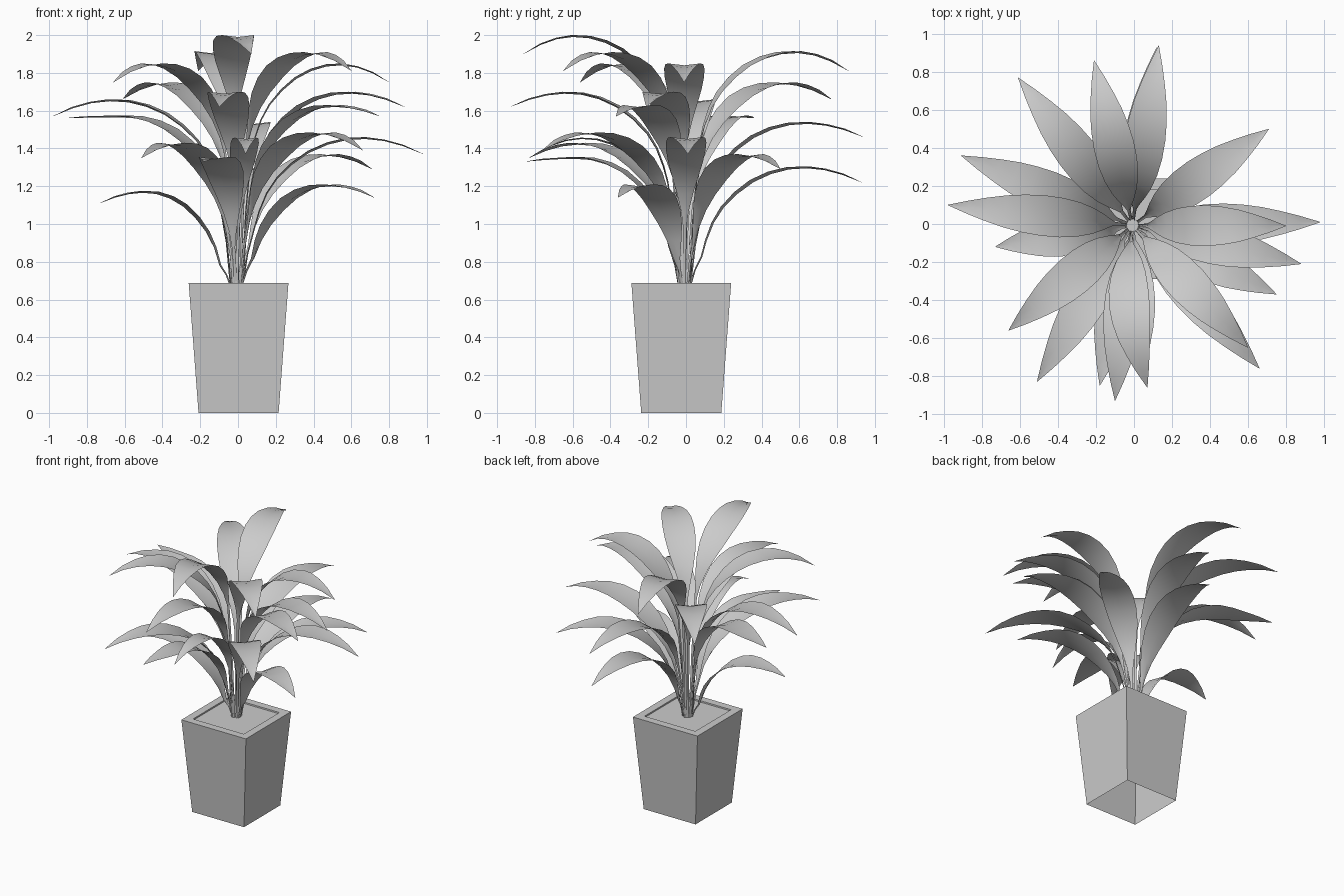
import bpy, math
from mathutils import Vector

def make(name, verts, faces, smooth=False):
    me = bpy.data.meshes.new(name)
    me.from_pydata(verts, [], faces)
    me.polygons.foreach_set("use_smooth", [smooth] * len(faces))
    me.update()
    ob = bpy.data.objects.new(name, me)
    bpy.context.collection.objects.link(ob)
    return ob

# Tapered square planter: open underneath, flat rim, shallow inner lip
CX, CY = 0.003, -0.025
def square(h, z):
    return [(CX + sx * h, CY + sy * h, z) for sx, sy in ((-1, -1), (1, -1), (1, 1), (-1, 1))]

rings = [(0.212, 0), (0.264, 0.687), (0.208, 0.687), (0.207, 0.677)]
verts = [v for h, z in rings for v in square(h, z)]
faces = [(r * 4 + i, r * 4 + (i + 1) % 4, r * 4 + 4 + (i + 1) % 4, r * 4 + 4 + i)
         for r in range(3) for i in range(4)]
make("planter", verts, faces)
make("soil", square(0.207, 0.677), [(0, 1, 2, 3)])

# Arching blade: fraction along reach, height below peak, half width
BLADE = [(0.10, -0.47, 0.009), (0.125, -0.385, 0.020), (0.165, -0.29, 0.043),
         (0.22, -0.21, 0.068), (0.30, -0.135, 0.091), (0.39, -0.073, 0.104),
         (0.49, -0.030, 0.107), (0.59, -0.006, 0.100), (0.69, 0.0, 0.085),
         (0.79, -0.13, 0.062), (0.89, -0.46, 0.035), (1.0, -1.0, 0.001)]
ROOT = Vector((-0.008, -0.008, 0))

def leaf(name, x, y, tip_z, peak, bow=0.0, wide=1.0):
    tip = Vector((x, y, 0))
    out = (tip - ROOT).normalized()
    side = Vector((-out.y, out.x, 0))
    rows = []
    for f, dz, w in BLADE:
        if f > 0.7:                      # drooping end, scaled to this leaf
            dz *= peak - tip_z
        if peak + dz > 0.74:
            p = ROOT.lerp(tip, f) + side * bow * math.sin(math.pi * f)
            rows.append((p + Vector((0, 0, peak + dz)), w * wide))
    # slim stem down into the soil
    first = rows[0][0]
    foot = ROOT + out * 0.035 + Vector((0, 0, 0.67))
    mid = foot.lerp(first, 0.55) - out * 0.008
    rows = [(foot, 0.008), (mid, 0.008)] + rows
    verts, faces = [], []
    for i, (p, w) in enumerate(rows):
        a, b = rows[max(i - 1, 0)][0], rows[min(i + 1, len(rows) - 1)][0]
        up = (b - a).normalized().cross(side)
        lift = up * max(w * 0.12, min(w, 0.007))
        verts += [p + side * w + lift, p, p - side * w + lift]
        if i:
            k = 3 * i
            faces += [(k - 3, k - 2, k + 1, k), (k - 2, k - 1, k + 2, k + 1)]
    make(name, verts, faces, True)

# Leaves around the plant: tip x, y, z, peak height (optional sideways bow, width)
LEAVES = [(0.13, 0.94, 1.46, 1.53), (0.12, 0.93, 1.22, 1.295), (-0.21, 0.86, 1.81, 1.905),
          (-0.61, 0.77, 1.66, 1.74), (-0.91, 0.36, 1.56, 1.565), (-0.98, 0.10, 1.57, 1.65),
          (-0.73, -0.12, 1.11, 1.165), (-0.66, -0.56, 1.75, 1.84), (-0.51, -0.83, 1.35, 1.42),
          (-0.18, -0.85, 1.33, 1.345), (-0.10, -0.93, 1.62, 1.69), (0.07, -0.86, 1.90, 1.99, -0.055),
          (0.04, -0.80, 1.37, 1.45, 0.02, 0.7), (0.66, -0.76, 1.39, 1.475), (0.60, -0.65, 1.81, 1.90),
          (0.75, -0.37, 1.57, 1.62), (0.72, -0.36, 1.14, 1.20), (0.88, -0.21, 1.62, 1.69),
          (0.80, -0.01, 1.75, 1.84), (0.98, 0.01, 1.37, 1.45), (0.71, 0.50, 1.29, 1.36)]
for n, args in enumerate(LEAVES):
    leaf(f"leaf_{n + 1:02d}", *args)
